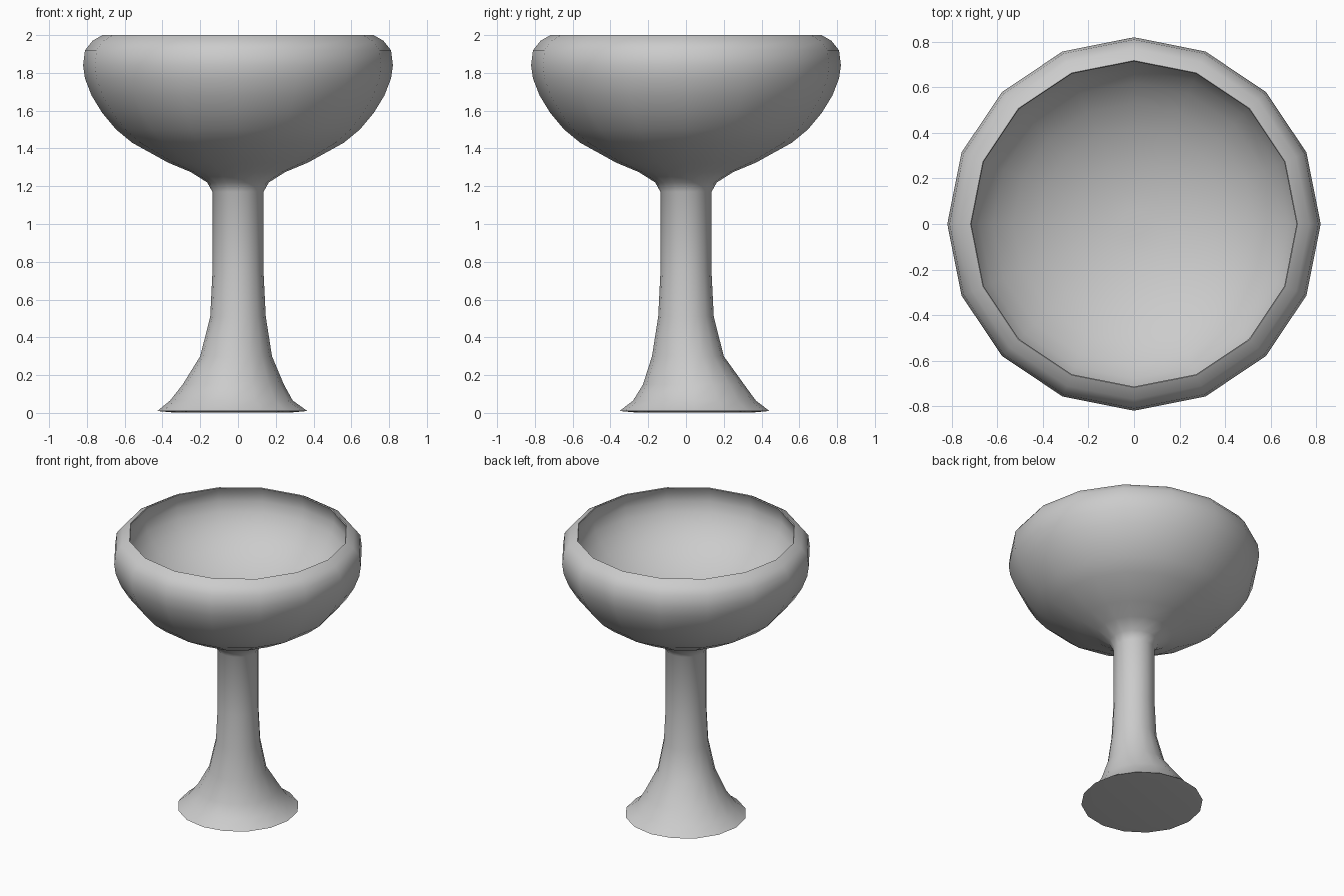
import bpy, bmesh
from math import cos, sin, tau, radians

if "Cube" in bpy.data.objects:
    bpy.data.objects.remove(bpy.data.objects["Cube"])

SIDES = 16

# Outside sections from the foot up: radius, height, centre x, centre y
outside = [
    (0.32, 0.003, -0.03, 0.045), (0.397, 0.01, -0.03, 0.045),
    (0.325, 0.065, -0.035, 0.045), (0.268, 0.15, -0.025, 0.04),
    (0.19, 0.30, -0.01, 0.01), (0.147, 0.51, 0, 0),
    (0.135, 0.75, 0, 0), (0.135, 1.17, 0, 0), (0.163, 1.22, 0, 0),
    (0.25, 1.275, 0, 0), (0.37, 1.325, 0, 0), (0.56, 1.43, 0, 0),
    (0.645, 1.50, 0, 0), (0.72, 1.59, 0, 0), (0.775, 1.68, 0, 0),
    (0.81, 1.77, 0, 0), (0.82, 1.84, 0, 0), (0.81, 1.92, 0, 0),
    (0.77, 1.97, 0, 0), (0.718, 2.00, 0, 0),
]
# Inside sections from the rim down to the bowl floor: radius, height
inside = [(0.714, 1.995), (0.735, 1.95), (0.74, 1.89), (0.72, 1.82),
          (0.68, 1.75), (0.62, 1.68), (0.53, 1.61),
          (0.42, 1.55), (0.28, 1.50), (0.14, 1.475), (0.06, 1.47)]


def ring(bm, r, z, cx=0, cy=0):
    return [bm.verts.new((cx + r * cos(tau * i / SIDES),
                          cy + r * sin(tau * i / SIDES), z))
            for i in range(SIDES)]


# Goblet: one continuous skin over foot, stem, bowl and bowl interior
bm = bmesh.new()
rings = [ring(bm, *s) for s in outside] + [ring(bm, *s) for s in inside]
for a, b in zip(rings, rings[1:]):
    for i in range(SIDES):
        j = (i + 1) % SIDES
        bm.faces.new((a[i], a[j], b[j], b[i]))
bm.faces.new(rings[0][::-1])
bm.faces.new(rings[-1])
bmesh.ops.recalc_face_normals(bm, faces=bm.faces)

mesh = bpy.data.meshes.new("goblet")
bm.to_mesh(mesh)
bm.free()
goblet = bpy.data.objects.new("goblet", mesh)
bpy.context.collection.objects.link(goblet)

# Smooth shading with crisp rim and foot edge
bpy.context.view_layer.objects.active = goblet
goblet.select_set(True)
bpy.ops.object.shade_smooth_by_angle(angle=radians(50))
